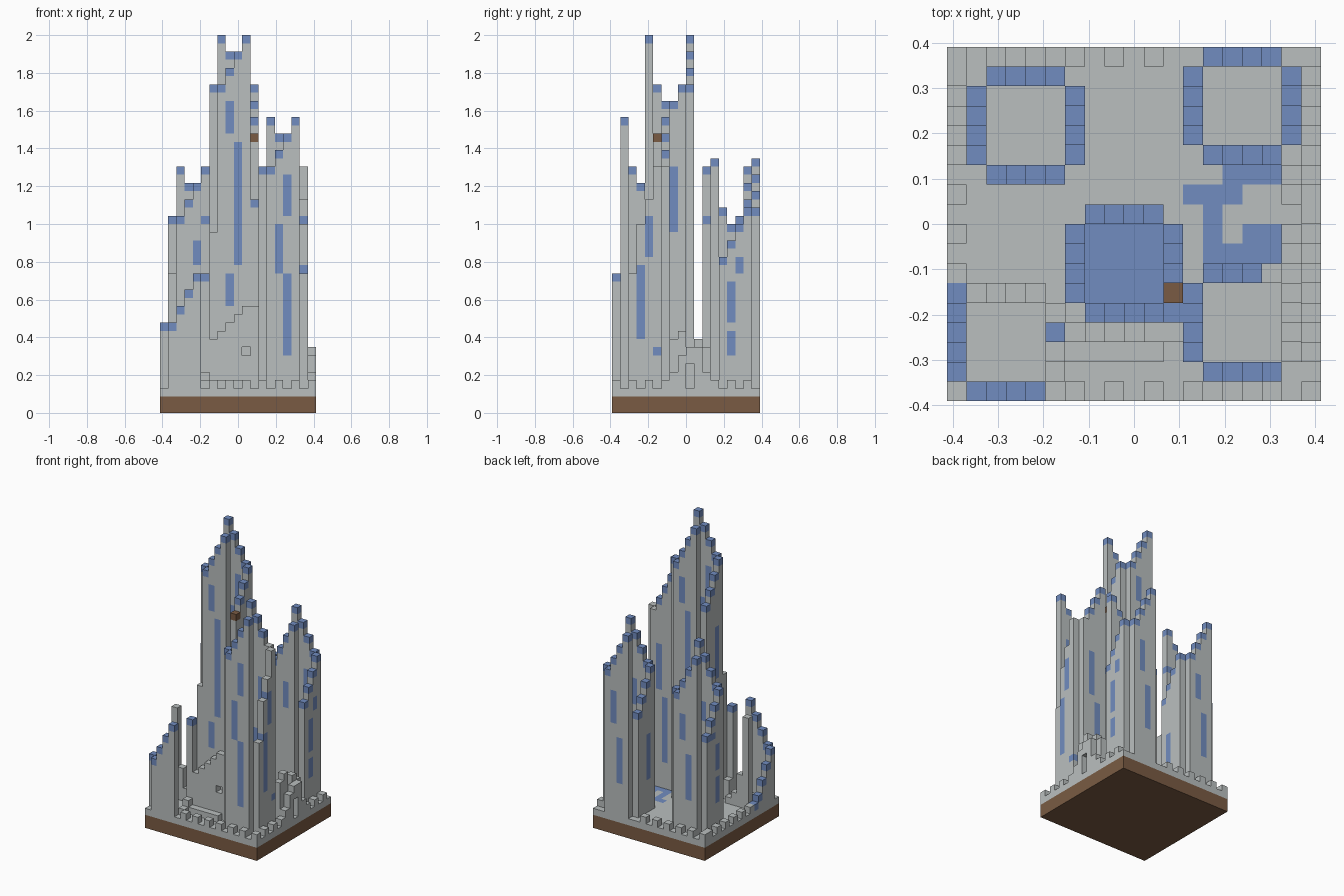
import bpy
import bmesh
from mathutils import Vector

cube = bpy.data.objects.get("Cube")
if cube:
    bpy.data.objects.remove(cube)

NX, NY, NZ = 19, 18, 46      # size of the block grid
V = 2 / NZ                   # edge of one block
STONE, BLUE, BROWN = 0, 1, 2
FLOOR = 3                    # first layer above the paved floor


def material(name, rgb):
    mat = bpy.data.materials.new(name)
    mat.use_nodes = True
    mat.diffuse_color = (*rgb, 1)
    bsdf = next(n for n in mat.node_tree.nodes if n.type == 'BSDF_PRINCIPLED')
    bsdf.inputs["Base Color"].default_value = (*rgb, 1)
    return mat


MATS = [material("pale stone", (0.49, 0.52, 0.52)),
        material("slate blue", (0.165, 0.265, 0.525)),
        material("earth brown", (0.195, 0.105, 0.056))]

# Each side of a block: outward direction and its two in-plane axes
SIDES = [(Vector(s * (a == n) for a in range(3)), n, s)
         for n in range(3) for s in (-1, 1)]


def build(name, cells):
    """Turn a dictionary of blocks into one clean shell."""
    bm = bmesh.new()
    for cell, mat in cells.items():
        for normal, n, s in SIDES:
            if tuple(int(c + d) for c, d in zip(cell, normal)) in cells:
                continue
            u, w = (n + 1) % 3, (n + 2) % 3
            verts = []
            for du, dw in ((0, 0), (1, 0), (1, 1), (0, 1))[::s]:
                p = Vector(cell)
                p[n] += s > 0
                p[u] += du
                p[w] += dw
                p -= Vector((NX / 2, NY / 2, 0))
                verts.append(bm.verts.new(p * V))
            bm.faces.new(verts).material_index = mat
    bmesh.ops.remove_doubles(bm, verts=bm.verts, dist=V / 100)
    bmesh.ops.dissolve_limit(bm, angle_limit=0.01, verts=bm.verts, edges=bm.edges,
                             delimit={'MATERIAL'})
    mesh = bpy.data.meshes.new(name)
    bm.to_mesh(mesh)
    bm.free()
    for mat in MATS:
        mesh.materials.append(mat)
    obj = bpy.data.objects.new(name, mesh)
    bpy.context.collection.objects.link(obj)
    return obj


def column(cells, i, j, top, cap=STONE):
    for k in range(FLOOR, top):
        cells[i, j, k] = STONE
    cells[i, j, top - 1] = cap


def tower(i0, j0, peak, broken=None, windows=None):
    """Round hollow tower whose rim climbs in two half spirals."""
    cells = {}
    for n in range(1, 5):
        rise, fall = peak - 8 + 2 * n, peak - 4 - 2 * n
        walls = {"front": (i0 + n, j0, rise), "back": (i0 + 5 - n, j0 + 5, rise),
                 "left": (i0 + 5, j0 + 5 - n, fall), "right": (i0, j0 + n, fall)}
        for side, (i, j, top) in walls.items():
            # ruined columns replace the spiral height and lose their cap
            slot = n if side in ("front", "right") else 5 - n
            ruin = (broken or {}).get((side, slot))
            column(cells, i, j, ruin or top, STONE if ruin else BLUE)
            for slot_no, low, high in (windows or {}).get(side, ()):
                if slot_no == slot:
                    for k in range(low, high + 1):
                        if (i, j, k) in cells:
                            cells[i, j, k] = BLUE
    return cells


# Ground slab and paved floor with blue paving
build("earth_slab", {(i, j, k): BROWN for i in range(NX) for j in range(NY)
                     for k in range(2)})
floor = {(i, j, 2): STONE for i in range(NX) for j in range(NY)}
paths = [(7, 10, 5, 8), (14, 16, 11, 11), (12, 14, 10, 10), (13, 13, 7, 9),
         (14, 16, 7, 7), (15, 16, 8, 8)]
for a, b, c, d in paths:
    for i in range(a, b + 1):
        for j in range(c, d + 1):
            floor[i, j, 2] = BLUE
build("paved_floor", floor)

# Central keep
keep = tower(6, 4, 46, windows={
    "front": [(2, 13, 16), (3, 18, 32), (2, 34, 37)],
    "back": [(3, 13, 16), (2, 18, 32), (3, 34, 37)],
    "left": [(2, 12, 19), (3, 22, 29)],
    "right": [(3, 12, 19), (2, 22, 29)]})
keep[11, 5, 33] = BROWN
column(keep, 11, 4, 26, BLUE)
column(keep, 6, 4, 22)
build("central_keep", keep)

# Front left tower, with its outer wall broken down
build("front_left_tower", tower(12, 1, 36,
      broken={("left", 1): 17, ("left", 2): 23, ("left", 3): 26,
              ("left", 4): 30, ("back", 4): 30},
      windows={"front": [(2, 17, 22), (3, 7, 16), (3, 24, 28)],
               "back": [(2, 7, 16), (3, 18, 24)],
               "left": [(2, 9, 17), (3, 19, 23), (4, 7, 7)],
               "right": [(3, 9, 17)]}))

# Back towers
build("back_right_tower", tower(1, 11, 30, windows={
    "front": [(3, 18, 20), (4, 23, 23), (2, 8, 13)],
    "back": [(2, 8, 14), (3, 17, 20)],
    "left": [(2, 7, 11)],
    "right": [(2, 7, 10), (2, 12, 15), (3, 17, 17)]}))
build("back_left_tower", tower(12, 12, 31, windows={
    "front": [(3, 18, 21)],
    "back": [(2, 8, 14), (3, 17, 21)],
    "left": [(2, 7, 9), (2, 11, 15), (3, 17, 18)],
    "right": [(2, 8, 14)]}))

# Low ruined corner tower
corner = tower(0, 0, 17, broken={("back", 2): 8, ("back", 3): 5, ("back", 4): 4,
                                 ("back", 1): 17, ("left", 1): 4,
                                 ("left", 2): 5, ("left", 4): 6})
column(corner, 5, 3, 17, BLUE)
column(corner, 0, 5, 4, BLUE)
build("front_right_tower", corner)

# Stair climbing along the front of the keep, with a small window
stair = {}
for n in range(7):
    column(stair, 5 + n, 3, min(8 + n, 13))
del stair[10, 3, 7]
for i in range(5, 11):
    column(stair, i, 2, 4)
build("keep_stair", stair)

# Side gate with an arch, and the broken wall behind it
gate = {}
for j, top in ((7, 5), (8, 7), (9, 8), (10, 8), (11, 5)):
    column(gate, 18, j, top)
for k in range(FLOOR, 6):
    del gate[18, 9, k]
for j, top in ((7, 9), (8, 10), (10, 9), (11, 8)):
    column(gate, 17, j, top)
build("side_gate", gate)

# Battlements around the edge
battlement = {}
for i in range(6, NX, 2):
    battlement[i, 0, FLOOR] = STONE
for j in list(range(0, 7, 2)) + list(range(12, NY, 2)):
    battlement[18, j, FLOOR] = STONE
for i in range(0, 12, 2):
    battlement[i, NY - 1, FLOOR] = STONE
for j in range(6, NY, 2):
    battlement[0, j, FLOOR] = STONE
build("battlements", battlement)
